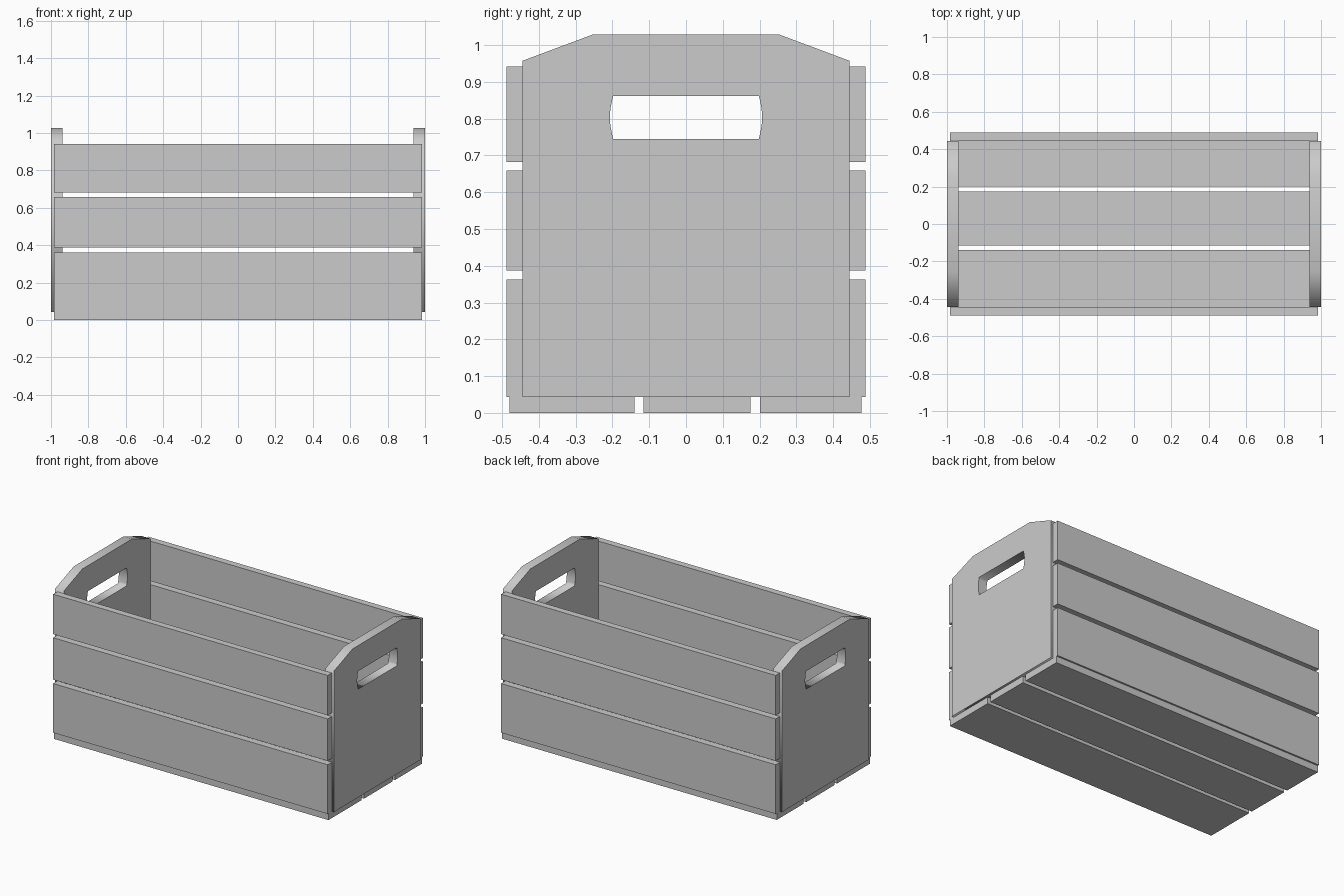
import bpy
from math import pi, sin

if "Cube" in bpy.data.objects:
    bpy.data.objects.remove(bpy.data.objects["Cube"])


def board(name, lo, hi):
    """Axis-aligned plank between two corners."""
    mid = [(a + b) / 2 for a, b in zip(lo, hi)]
    bpy.ops.mesh.primitive_cube_add(size=1, location=mid)
    ob = bpy.context.object
    ob.name = name
    ob.scale = [b - a for a, b in zip(lo, hi)]
    bpy.ops.object.transform_apply(location=False, rotation=False, scale=True)


def plate(name, loops, x, thickness):
    """Flat plate in the y-z plane from an outline and its holes."""
    cu = bpy.data.curves.new(name, 'CURVE')
    cu.dimensions = '2D'
    cu.fill_mode = 'BOTH'
    cu.extrude = thickness / 2
    for pts in loops:
        sp = cu.splines.new('POLY')
        sp.points.add(len(pts) - 1)
        for p, (u, v) in zip(sp.points, pts):
            p.co = (u, v, 0, 1)
        sp.use_cyclic_u = True
    ob = bpy.data.objects.new(name, cu)
    bpy.context.collection.objects.link(ob)
    ob.location.x = x
    ob.rotation_euler = (pi / 2, 0, pi / 2)
    bpy.ops.object.select_all(action='DESELECT')
    ob.select_set(True)
    bpy.context.view_layer.objects.active = ob
    bpy.ops.object.convert(target='MESH')


X, T = 0.985, 0.043

# Bottom slats
for i, (y0, y1) in enumerate([(-0.48, -0.14), (-0.116, 0.175), (0.201, 0.477)]):
    board(f"bottom_slat_{i + 1}", (-X, y0, 0), (X, y1, T))

# Front and back slats
for i, (z0, z1) in enumerate([(T, 0.362), (0.387, 0.659), (0.682, 0.941)]):
    board(f"front_slat_{i + 1}", (-X, -0.488, z0), (X, -0.445, z1))
    board(f"back_slat_{i + 1}", (-X, 0.445, z0), (X, 0.488, z1))

# End panels with clipped top corners and a bowed handle slot
outline = [(-0.445, T), (0.445, T), (0.445, 0.957), (0.255, 1.028),
           (-0.255, 1.028), (-0.445, 0.957)]
n, z0, z1 = 8, 0.745, 0.862
right = [(0.198 + 0.009 * sin(pi * i / n), z0 + (z1 - z0) * i / n)
         for i in range(n + 1)]
slot = right + [(-y, z) for y, z in reversed(right)]
for name, s in (("left", -1), ("right", 1)):
    plate(f"{name}_end_panel", [outline, slot], s * 0.969, 0.062)
